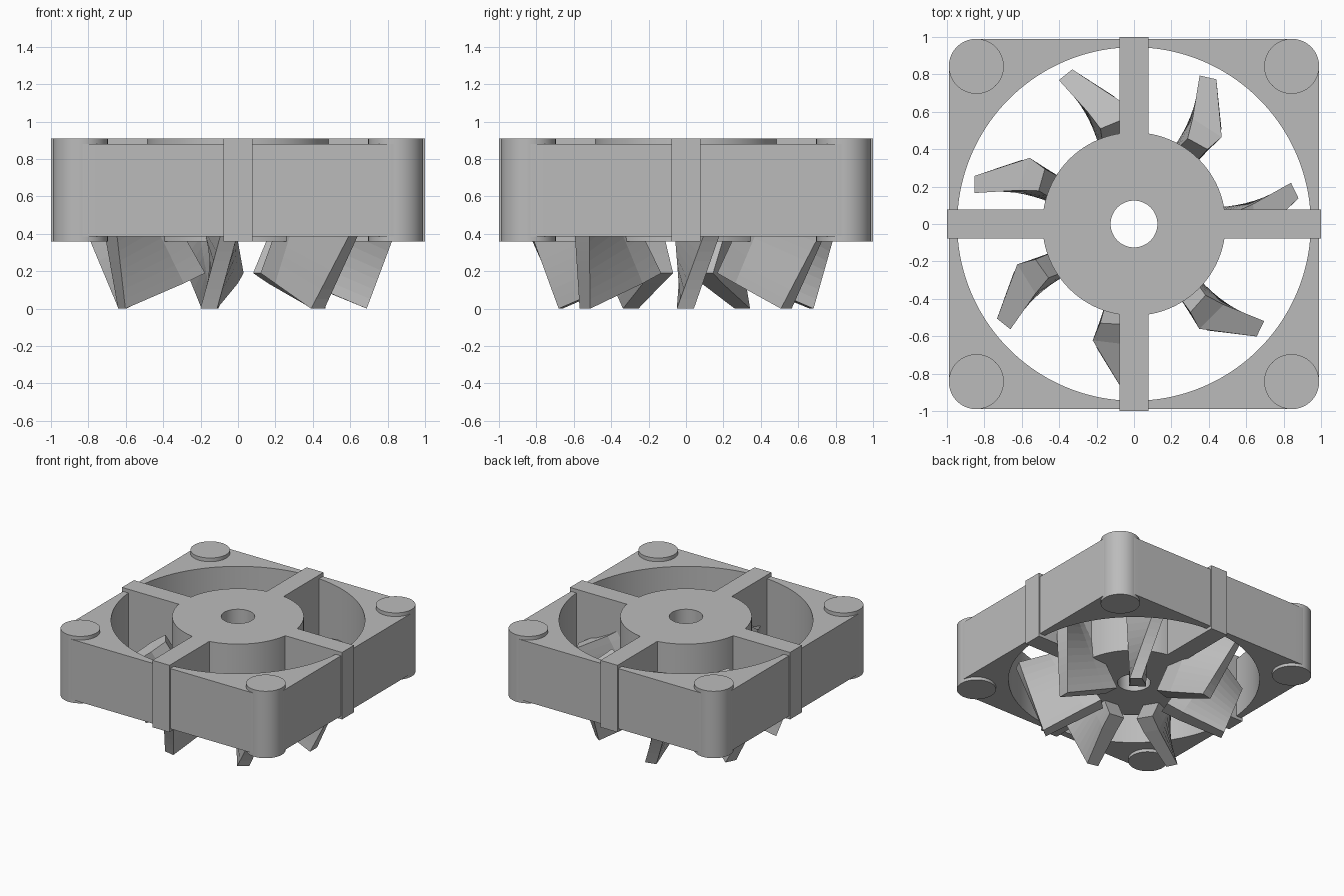
import bpy, bmesh, math
from mathutils import Matrix, Vector

cube = bpy.data.objects.get("Cube")
if cube:
    bpy.data.objects.remove(cube, do_unlink=True)

grey = bpy.data.materials.new("plain_grey")
grey.use_nodes = True
colour = (0.5, 0.5, 0.5, 1)
grey.diffuse_color = colour
grey.node_tree.nodes["Principled BSDF"].inputs["Base Color"].default_value = colour

Z0, Z1 = 0.36, 0.91          # full depth of hub, spokes and corner posts
HALF, POST_R = 0.99, 0.147   # frame half width and corner radius
POST_C = HALF - POST_R


def finish(name, bm, smooth=True):
    bmesh.ops.recalc_face_normals(bm, faces=bm.faces)
    mesh = bpy.data.meshes.new(name)
    bm.to_mesh(mesh)
    bm.free()
    mesh.materials.append(grey)
    ob = bpy.data.objects.new(name, mesh)
    bpy.context.collection.objects.link(ob)
    if smooth:
        bpy.ops.object.select_all(action='DESELECT')
        ob.select_set(True)
        bpy.context.view_layer.objects.active = ob
        bpy.ops.object.shade_smooth_by_angle(angle=math.radians(25))
    return ob


def ring(name, inner, outer, z0, z1, n):
    """Closed ring between a round hole and an outline given as radius(angle)."""
    bm = bmesh.new()
    rows = []
    for i in range(n):
        t = 2 * math.pi * i / n
        d = Vector((math.cos(t), math.sin(t), 0))
        rows.append([bm.verts.new(d * r + Vector((0, 0, z)))
                     for r, z in ((inner, z0), (outer(t), z0), (outer(t), z1), (inner, z1))])
    for i in range(n):
        a, b = rows[i], rows[(i + 1) % n]
        for k in range(4):
            m = (k + 1) % 4
            bm.faces.new((a[k], b[k], b[m], a[m]))
    return finish(name, bm)


def rounded_square(t):
    u, v = abs(math.cos(t)), abs(math.sin(t))
    d = HALF / max(u, v)
    if d * min(u, v) > POST_C:
        s = POST_C * (u + v)
        d = s + math.sqrt(s * s - 2 * POST_C ** 2 + POST_R ** 2)
    return d


# Housing and hub
ring("frame", 0.945, rounded_square, 0.385, 0.88, 192)
ring("hub", 0.125, lambda t: 0.49, Z0, Z1, 96)

# Corner posts
for sx, sx_name in ((1, "left"), (-1, "right")):
    for sy, sy_name in ((-1, "front"), (1, "back")):
        bm = bmesh.new()
        bmesh.ops.create_cone(bm, cap_ends=True, segments=64, radius1=POST_R,
                              radius2=POST_R, depth=Z1 - Z0)
        bmesh.ops.translate(bm, verts=bm.verts,
                            vec=(sx * POST_C, sy * POST_C, (Z0 + Z1) / 2))
        finish(f"post_{sy_name}_{sx_name}", bm)

# Spokes from hub to outside of the frame
for i, side in enumerate(("left", "back", "right", "front")):
    bm = bmesh.new()
    bmesh.ops.create_cube(bm, size=1)
    bmesh.ops.scale(bm, verts=bm.verts, vec=(0.52, 0.155, Z1 - Z0))
    bmesh.ops.translate(bm, verts=bm.verts, vec=(0.74, 0, (Z0 + Z1) / 2))
    bmesh.ops.rotate(bm, verts=bm.verts, matrix=Matrix.Rotation(i * math.pi / 2, 3, 'Z'))
    finish("spoke_" + side, bm, False)

# Blade sections as (radius, degrees, z): along one side, back along the other
LOWER = [(0.25, 144.6, 0.19), (0.37, 148.2, 0.135), (0.69, 150.2, 0),
         (0.69, 157.8, 0), (0.37, 167, 0.135), (0.25, 174, 0.19)]
UPPER = [(0.56, 148.3, 0.69), (0.66, 147.6, 0.62), (0.89, 163.2, 0.51),
         (0.868, 169, 0.51), (0.645, 163.8, 0.62), (0.54, 160.8, 0.69)]
STEPS = 10


def polar(p, turn):
    a = math.radians(p[1]) + turn
    return Vector((p[0] * math.cos(a), p[0] * math.sin(a), p[2]))


# Seven bent, twisted blades
for b in range(7):
    turn = 2 * math.pi * b / 7
    bm = bmesh.new()
    rows = [[bm.verts.new(polar(lo, turn).lerp(polar(hi, turn), s / STEPS))
             for lo, hi in zip(LOWER, UPPER)] for s in range(STEPS + 1)]
    for r0, r1 in zip(rows, rows[1:]):
        for k in range(6):
            m = (k + 1) % 6
            bm.faces.new((r0[k], r0[m], r1[m], r1[k]))
    for row in (rows[0], rows[-1]):
        bm.faces.new((row[0], row[1], row[4], row[5]))
        bm.faces.new((row[1], row[2], row[3], row[4]))
    finish(f"blade_{b + 1}", bm, False)
